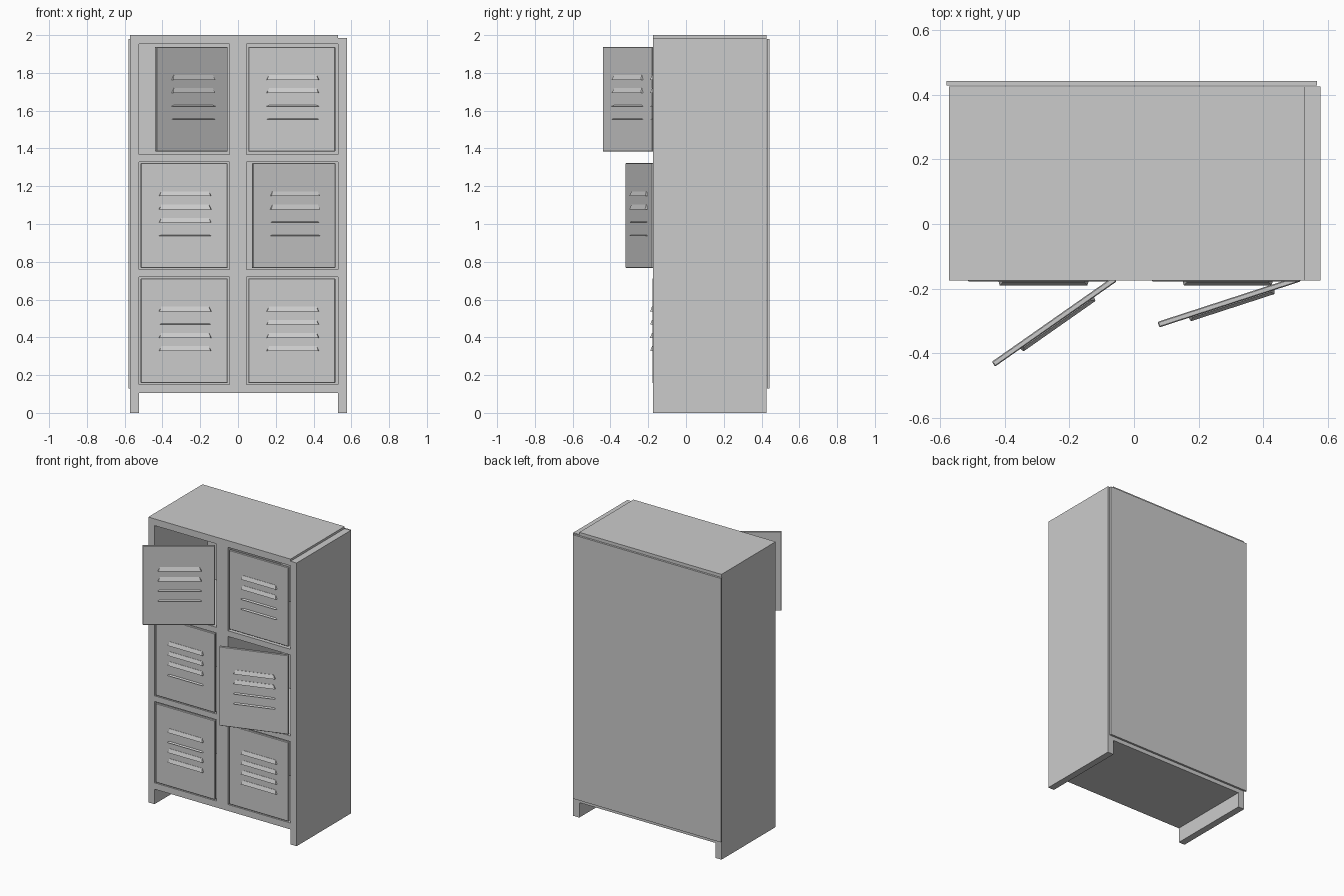
import bpy, bmesh, math
from mathutils import Vector

cube = bpy.data.objects.get("Cube")
if cube:
    bpy.data.objects.remove(cube)

# One painted metal for the whole cabinet
metal = bpy.data.materials.new("light_grey_metal")
metal.use_nodes = True
GREY = (0.6, 0.6, 0.6, 1)
metal.diffuse_color = GREY
metal.node_tree.nodes["Principled BSDF"].inputs["Base Color"].default_value = GREY


def make_object(name, bm):
    bmesh.ops.recalc_face_normals(bm, faces=bm.faces)
    mesh = bpy.data.meshes.new(name)
    bm.to_mesh(mesh)
    bm.free()
    mesh.materials.append(metal)
    obj = bpy.data.objects.new(name, mesh)
    bpy.context.scene.collection.objects.link(obj)
    return obj


def add_box(bm, x, y, z):
    """Box from (min, max) pairs; returns its vertices."""
    verts = bmesh.ops.create_cube(bm, size=1)["verts"]
    for v in verts:
        v.co = Vector([(a + b) / 2 + c * (b - a) for c, (a, b) in zip(v.co, (x, y, z))])
    return verts


def box(name, x, y, z):
    bm = bmesh.new()
    add_box(bm, x, y, z)
    return make_object(name, bm)


FRONT, BACK = -0.175, 0.425
DEPTH = (FRONT, BACK)
INNER = (-0.525, 0.53)

# Carcass
box("right_side", (-0.573, INNER[0]), DEPTH, (0, 1.998))
box("left_side", (INNER[1], 0.577), DEPTH, (0, 1.985))
box("top_panel", (-0.573, INNER[1]), DEPTH, (1.953, 2))
box("back_panel", (-0.58, 0.566), (BACK + 0.004, 0.443), (0.13, 1.98))
box("inner_back", INNER, (BACK - 0.015, BACK), (0.105, 1.96))
box("centre_divider", (-0.045, 0.045), (FRONT, BACK - 0.015), (0.105, 1.96))
box("bottom_panel", INNER, DEPTH, (0.105, 0.15))
for i, z in enumerate((0.72, 1.328)):
    box(f"shelf_{i + 1}", INNER, (FRONT, BACK - 0.015), (z, z + 0.04))


def add_louver(bm, x, z, raised):
    """Hooded vent: top edge meets the door, lower edge stands out."""
    height = 0.026 if raised else 0.006
    verts = add_box(bm, (x - 0.14, x + 0.14), (-0.015, 0), (z, z + height))
    for v in verts:
        if v.co.z > z + height / 2:
            v.co.x = x + (v.co.x - x) * 0.9
            if v.co.y < -0.01:
                v.co.y = -0.005
        elif v.co.y < -0.01:
            v.co.x = x + (v.co.x - x) * 0.97


def door(name, hinge_x, z, angle, vents):
    """Door hinged on its left edge, with four vents listed from the bottom."""
    bm = bmesh.new()
    add_box(bm, (-0.46, 0), (-0.003, 0.015), (0, 0.555))
    bmesh.ops.bevel(bm, geom=bm.edges[:], offset=0.003, segments=1, affect='EDGES')
    for i, raised in enumerate(vents):
        add_louver(bm, -0.225, 0.17 + i * 0.07, raised == "1")
    obj = make_object(name, bm)
    obj.location = (hinge_x, FRONT, z)
    obj.rotation_euler.z = math.radians(angle)


# Doors, two of them ajar
for label, x, rows in (
    ("right", -0.055, ((0, "1101"), (0, "0111"), (35, "0011"))),
    ("left", 0.515, ((0, "1111"), (18, "0011"), (0, "0011"))),
):
    for level, z, (angle, vents) in zip(("lower", "middle", "upper"), (0.157, 0.767, 1.383), rows):
        door(f"{level}_{label}_door", x, z, angle, vents)
